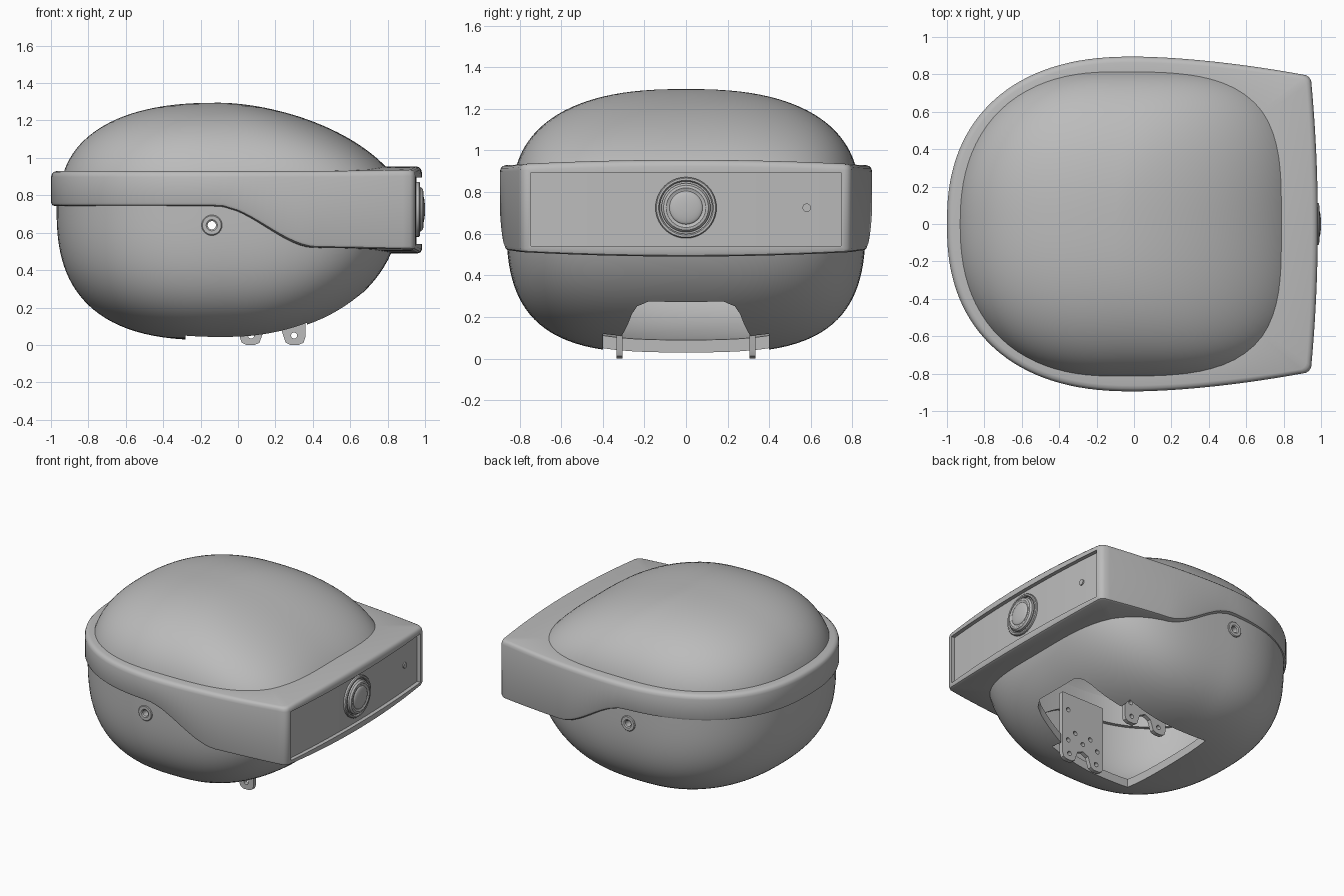
import bpy, bmesh
from math import sin, cos, pi, atan2, hypot
from mathutils import Matrix, Vector

cube = bpy.data.objects.get("Cube")
if cube:
    bpy.data.objects.remove(cube)

grey = bpy.data.materials.new("plain grey")
grey.use_nodes = True
COLOUR = (0.5, 0.5, 0.5, 1)
grey.diffuse_color = COLOUR
grey.node_tree.nodes["Principled BSDF"].inputs["Base Color"].default_value = COLOUR

CX = -0.1          # axis of the head shells
SEG = 96
REAR = 2.35        # roundness of the rear plan


def make(name, bm):
    bmesh.ops.recalc_face_normals(bm, faces=bm.faces)
    mesh = bpy.data.meshes.new(name)
    bm.to_mesh(mesh)
    bm.free()
    mesh.materials.append(grey)
    ob = bpy.data.objects.new(name, mesh)
    bpy.context.collection.objects.link(ob)
    return ob


def finish(ob, cutters=(), thickness=0):
    """Thicken, cut, apply, then shade smooth with sharp edges."""
    if thickness:
        m = ob.modifiers.new("thickness", 'SOLIDIFY')
        m.thickness, m.offset = thickness, -1
    for c in cutters:
        m = ob.modifiers.new("cut", 'BOOLEAN')
        m.object, m.operation, m.solver = c, 'DIFFERENCE', 'EXACT'
    bpy.context.view_layer.update()
    graph = bpy.context.evaluated_depsgraph_get()
    mesh = bpy.data.meshes.new_from_object(ob.evaluated_get(graph))
    ob.modifiers.clear()
    ob.data = mesh
    for c in cutters:
        bpy.data.objects.remove(c)
    bpy.ops.object.select_all(action='DESELECT')
    ob.select_set(True)
    bpy.context.view_layer.objects.active = ob
    bpy.ops.object.shade_smooth_by_angle(angle=0.6)
    return ob


def bridge(bm, rings, closed=False):
    loops = [[bm.verts.new(p) for p in r] for r in rings]
    pairs = list(zip(loops, loops[1:])) + ([(loops[-1], loops[0])] if closed else [])
    for a, b in pairs:
        n = len(a)
        for i in range(n):
            j = (i + 1) % n
            bm.faces.new((a[i], a[j], b[j], b[i]))
    return loops


def prism(name, pts, offset):
    bm = bmesh.new()
    offset = Vector(offset)
    a, b = bridge(bm, [pts, [Vector(p) + offset for p in pts]])
    bm.faces.new(a)
    bm.faces.new(b)
    return make(name, bm)


def lathe(name, profile, centre, axis, closed=False):
    """Revolve (radius, distance along axis) points."""
    turn = Vector(axis).to_track_quat('Z', 'Y').to_matrix().to_4x4()
    place = Matrix.Translation(centre) @ turn
    bm = bmesh.new()
    rings = [[place @ Vector((r * cos(2 * pi * i / 40), r * sin(2 * pi * i / 40), h))
              for i in range(40)] for r, h in profile]
    loops = bridge(bm, rings, closed)
    if not closed:
        bm.faces.new(loops[0])
        bm.faces.new(loops[-1])
    return make(name, bm)


def power(t, n):
    return max(0, 1 - abs(t) ** n) ** (1 / n)


def plan(theta, back, front, half, nose):
    """Rounded-square plan of the head in polar form."""
    c, s = abs(cos(theta)), abs(sin(theta))
    length, n = (front, nose) if cos(theta) > 0 else (back, REAR)
    r = ((c / length) ** n + (s / half) ** n) ** (-1 / n)
    return CX + r * cos(theta), r * sin(theta)


def shell(name, height, sizes, curves, lead, taper):
    """Loft from the equator to a pole."""
    bm = bmesh.new()
    rings = []
    for k in range(-1, 30):
        t = sin(pi / 2 * max(k, 0) / 30)
        back, front, half = [s * power(t, n) for s, n in zip(sizes, curves)]
        z = 0.75 + (height * t if k >= 0 else lead)
        rings.append([(*plan(2 * pi * i / SEG, back, front, half, 3.4 - taper * t * t), z)
                      for i in range(SEG)])
    loops = bridge(bm, rings)
    pole = bm.verts.new((CX, 0, 0.75 + height))
    last = loops[-1]
    for i in range(SEG):
        bm.faces.new((last[i], last[(i + 1) % SEG], pole))
    return make(name, bm)


# Upper dome
dome = shell("upper_dome", 0.545, (0.855, 0.995, 0.835), (2.4, 1.75, 2.5), -0.05, 1)
finish(dome, thickness=0.03)

# Lower shell with neck opening and a cross bore
lower = shell("lower_shell", -0.725, (0.87, 0.97, 0.865), (2.7, 2.15, 3.3), 0.04, 0.5)
half_hole = [(-0.28, 0.4), (0.37, 0.4), (0.37, 0.31), (0.58, 0.26), (0.63, 0.235), (0.66, 0.18)]
outline = half_hole + [(x, -y) for x, y in reversed(half_hole)]
neck = prism("neck_cutter", [(x, y, -0.2) for x, y in outline], (0, 0, 0.65))
bore = lathe("bore_cutter", [(0.022, -1), (0.022, 1)], (-0.14, 0, 0.64), (0, 1, 0))
finish(lower, (neck, bore), 0.06)


# Band around the head, widening into the face housing
def smooth(t):
    t = min(1, max(0, t))
    return t * t * (3 - 2 * t)


def face_x(y):
    return 0.983 - 0.035 * (y / 0.76) ** 2


half_band = [(-cos(a) ** (2 / REAR), 0.895 * sin(a) ** (2 / REAR))
             for a in [pi / 2 * i / 32 for i in range(32)]] + [(0, 0.895)]
half_band += [(x, 0.895 - 0.105 * (x / 0.95) ** 1.7)
              for x in [0.92 * i / 24 for i in range(1, 25)]]
half_band += [(0.934, 0.786), (0.943, 0.775)]
half_band += [(face_x(0.76 - 0.76 * i / 12), 0.76 - 0.76 * i / 12) for i in range(13)]
band_plan = half_band + [(x, -y) for x, y in reversed(half_band[1:-1])]


def section(x, y):
    front = smooth((x - 0.35) / 0.6)
    top = 0.93 + 0.025 * front * (1 - (y / 0.9) ** 2)
    low = 0.742 - 0.222 * smooth((x + 0.12) / 0.55) - 0.03 * front * (1 - (y / 0.95) ** 2)
    theta = atan2(y, x - CX)
    inner = plan(theta, 0.80, 0.85, 0.78, 3.3)
    dx, dy = (x - CX), y
    d = hypot(dx, dy)

    def at(inset, z):
        return (x - dx / d * inset, y - dy / d * inset, z)
    return [(*inner, top), at(0.032, top), at(0.015, top - 0.005), at(0.005, top - 0.015),
            at(0, top - 0.032), at(0, low + 0.02), at(0.006, low + 0.006), at(0.02, low),
            (*inner, low)]


bm = bmesh.new()
bridge(bm, list(zip(*[section(x, y) for x, y in band_plan])), closed=True)
band = make("face_band", bm)

# Recessed face panel
steps = [-0.745 + 1.49 * i / 24 for i in range(25)]
recess_plan = [(face_x(y) - 0.028, y) for y in steps] + [(1.2, 0.745), (1.2, -0.745)]
recess = prism("panel_cutter", [(x, y, 0.54) for x, y in recess_plan], (0, 0, 0.355))
finish(band, (recess,))

# Camera lens with its bezel, and the small sensor
FORWARD = (1, 0, 0)
finish(lathe("lens_bezel", [(0.147, -0.03), (0.147, 0.012), (0.142, 0.018), (0.132, 0.018),
                            (0.126, 0.01), (0.126, -0.03)],
             (0.955, 0, 0.725), FORWARD, closed=True))
lens_profile = [(0.118, -0.03), (0.118, 0.022), (0.108, 0.034), (0.095, 0.036), (0.084, 0.03)]
lens_profile += [(0.08 * cos(a), 0.03 + 0.015 * sin(a))
                 for a in [pi / 2 * i / 8 for i in range(8)]]
finish(lathe("lens", lens_profile, (0.955, 0, 0.725), FORWARD))
finish(lathe("sensor", [(0.02, -0.02), (0.02, 0.009)],
             (face_x(0.58) - 0.028, 0.58, 0.725), FORWARD))

# Side bosses and neck brackets, one on each side
tab = [(0.01, 0.5), (0.01, 0.04), (0.02, 0.012), (0.045, 0), (0.09, 0), (0.115, 0.012),
       (0.125, 0.04), (0.14, 0.085), (0.185, 0.105)]
tab += [(0.37 - x, z) for x, z in reversed(tab[:-1])]
holes = [(0.07, 0.05), (0.30, 0.05), (0.06, 0.15), (0.185, 0.16), (0.31, 0.15),
         (0.12, 0.22), (0.25, 0.22), (0.31, 0.38)]
for side, label in ((1, "back"), (-1, "front")):
    finish(lathe("boss_" + label, [(0.022, -0.05), (0.022, 0.004), (0.03, 0.01), (0.05, 0.01),
                                   (0.055, 0.005), (0.055, -0.05)],
                 (-0.14, side * 0.862, 0.64), (0, side, 0), closed=True))
    plate = prism("bracket_" + label, [(x, side * 0.335, z) for x, z in tab],
                  (0, -side * 0.03, 0))
    drills = [lathe("drill", [(0.016, -0.1), (0.016, 0.1)], (x, side * 0.32, z), (0, 1, 0))
              for x, z in holes]
    finish(plate, drills)
